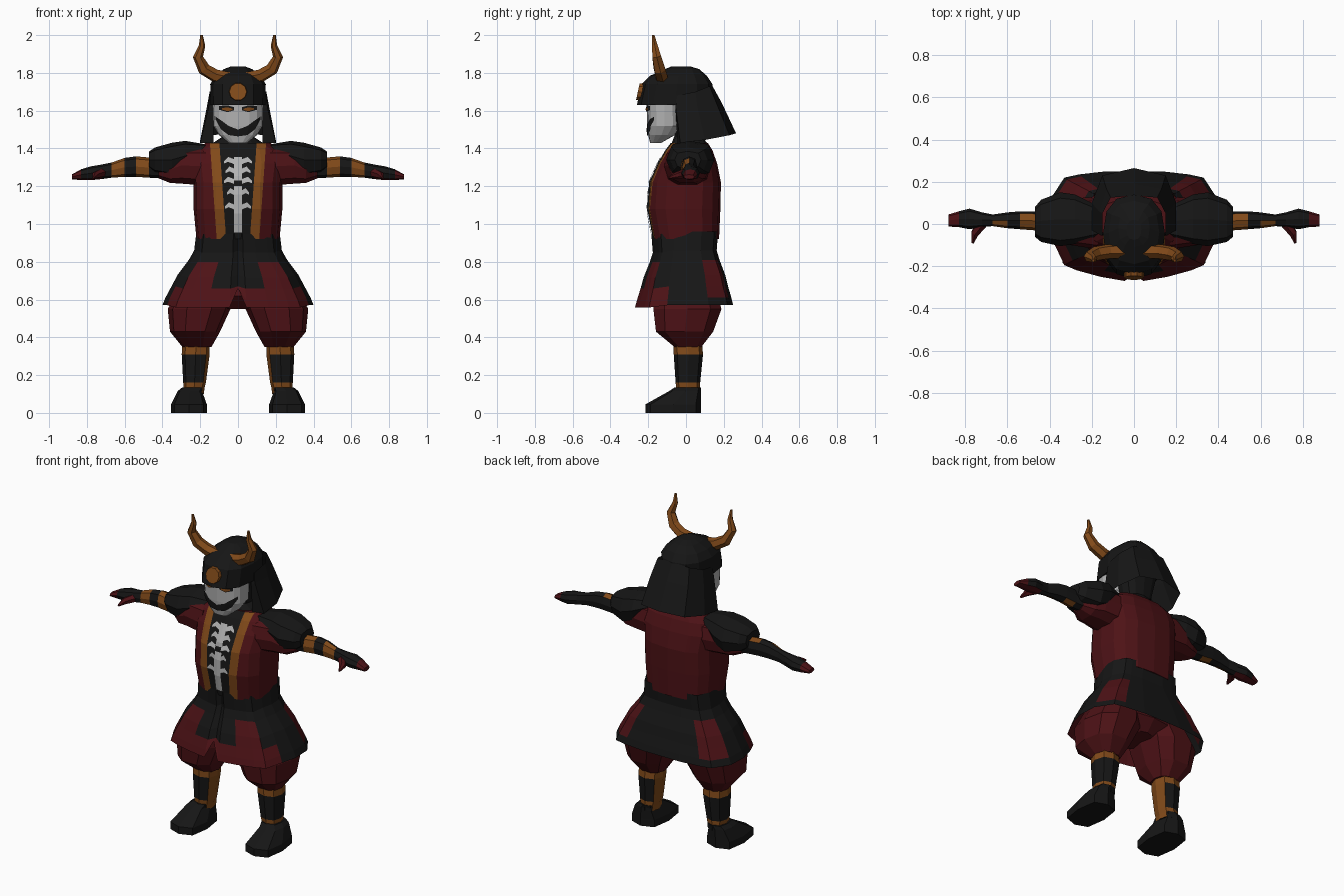
import bpy, bmesh, math
from mathutils import Vector
from mathutils.bvhtree import BVHTree

if "Cube" in bpy.data.objects:
    bpy.data.objects.remove(bpy.data.objects["Cube"])

COLOURS = {"black": (0.008, 0.008, 0.008), "dark red": (0.075, 0.006, 0.008),
           "bronze": (0.22, 0.068, 0.01), "bone": (0.45, 0.45, 0.45)}
MATS = []
for key, rgb in COLOURS.items():
    m = bpy.data.materials.new(key)
    m.diffuse_color = (*rgb, 1)
    m.use_nodes = True
    m.node_tree.nodes["Principled BSDF"].inputs["Base Color"].default_value = m.diffuse_color
    MATS.append(m)
BLACK, RED, BRONZE, BONE = range(4)


def finish(name, bm, col, mirror=False):
    """Turn a bmesh into an object; col is an index or a rule taking a face."""
    bmesh.ops.recalc_face_normals(bm, faces=bm.faces)
    for f in bm.faces:
        f.material_index = col(f) if callable(col) else col
    me = bpy.data.meshes.new(name)
    bm.to_mesh(me)
    bm.free()
    for m in MATS:
        me.materials.append(m)
    ob = bpy.data.objects.new(name, me)
    bpy.context.collection.objects.link(ob)
    if mirror:
        mod = ob.modifiers.new("mirror", 'MIRROR')
        mod.use_mirror_merge = False
    return ob


def skin(bm, rings, closed=True, caps=True):
    """Join rings of points with quads."""
    vs = [[bm.verts.new(p) for p in r] for r in rings]
    n = len(vs[0])
    for a, b in zip(vs, vs[1:]):
        for i in range(n if closed else n - 1):
            j = (i + 1) % n
            bm.faces.new((a[i], a[j], b[j], b[i]))
    if caps:
        bm.faces.new(vs[0])
        bm.faces.new(vs[-1])


def loft(name, rings, col, axis='z', n=12, e=0.8, mirror=False, cuts=()):
    """Rings are (position on axis, u0, u1, v0, v1)."""
    pts = []
    for t, u0, u1, v0, v1 in rings:
        ring = []
        for i in range(n):
            a = 2 * math.pi * i / n
            c, s = math.cos(a), math.sin(a)
            u = (u0 + u1) / 2 + (u1 - u0) / 2 * math.copysign(abs(c) ** e, c)
            v = (v0 + v1) / 2 + (v1 - v0) / 2 * math.copysign(abs(s) ** e, s)
            ring.append((u, v, t) if axis == 'z' else (t, u, v))
        pts.append(ring)
    bm = bmesh.new()
    skin(bm, pts)
    for co, no in cuts:
        bmesh.ops.bisect_plane(bm, geom=bm.verts[:] + bm.edges[:] + bm.faces[:],
                               plane_co=co, plane_no=no)
    return finish(name, bm, col, mirror)


def tube(name, path, radii, col, n=6):
    path = [Vector(p) for p in path]
    rings = []
    for i, p in enumerate(path):
        d = path[min(i + 1, len(path) - 1)] - path[max(i - 1, 0)]
        side = d.cross(Vector((0, 1, 0.3))).normalized()
        up = side.cross(d).normalized()
        rings.append([p + radii[i] * (side * math.cos(k * math.tau / n) + up * math.sin(k * math.tau / n))
                      for k in range(n)])
    bm = bmesh.new()
    skin(bm, rings)
    return finish(name, bm, col, True)


def decals(name, target, strips, col, lift=0.006):
    """Thin strips (x, z, half height) laid on the front of the target."""
    me = target.data
    tree = BVHTree.FromPolygons([v.co for v in me.vertices], [p.vertices[:] for p in me.polygons])
    bm = bmesh.new()
    for strip in strips:
        rows = []
        for (x0, z0, h0), (x1, z1, h1) in zip(strip, strip[1:]):
            for k in range(7):
                f = k / 6
                x, z, h = x0 + (x1 - x0) * f, z0 + (z1 - z0) * f, h0 + (h1 - h0) * f
                row = []
                for j in range(5):
                    zz = z + h * (j / 2 - 1)
                    hit = tree.ray_cast(Vector((x, -2, zz)), Vector((0, 1, 0)))[0]
                    row.append((x, (hit.y if hit else -0.15) - lift, zz))
                rows.append(row)
        skin(bm, rows, closed=False, caps=False)
    return finish(name, bm, col, True)


# Robe with open front and sloping lapels
def robe_rule(f):
    c = f.calc_center_median()
    d = abs(c.x) - 0.07 * (c.z - 0.95)
    if c.y > -0.03 or d > 0.115:
        return RED
    return BLACK if d < 0.065 else BRONZE


robe = loft("robe", [(0.92, -.22, .22, -.175, .175), (1.08, -.235, .235, -.205, .182),
                     (1.22, -.235, .235, -.195, .185), (1.32, -.25, .25, -.15, .165),
                     (1.39, -.23, .23, -.11, .14), (1.43, -.17, .17, -.08, .115)],
            robe_rule, n=16, e=0.72,
            cuts=[((s * x, 0, .95), (s, 0, -.07)) for s in (1, -1) for x in (.065, .115)])

# Painted breastbone and ribs
ribs = [[(0, 1.155, .2), (.022, 1.155, .2)]]
for z, w in ((1.33, .075), (1.28, .065), (1.225, .075), (1.165, .058), (1.09, .07)):
    ribs.append([(.02, z, .013), (w * .7, z + .012, .013), (w, z - .004, .006)])
decals("rib_paint", robe, ribs, BONE)

# Collar and neck
loft("collar", [(1.37, -.14, .14, -.1, .12), (1.43, -.13, .13, -.075, .11), (1.47, -.07, .07, -.06, .08)], BLACK)

# Sleeves, shoulder pads, arms and hands
loft("sleeve", [(.17, -.12, .13, 1.2, 1.41), (.3, -.1, .12, 1.21, 1.41), (.36, -.085, .1, 1.215, 1.36),
                (.42, -.04, .06, 1.24, 1.34)], RED, 'x', 10, .75, True)
loft("shoulder_pad", [(.16, -.06, .08, 1.38, 1.42), (.28, -.095, .14, 1.28, 1.44), (.35, -.105, .15, 1.25, 1.43),
                      (.44, -.085, .115, 1.27, 1.405), (.47, -.06, .08, 1.295, 1.385)], BLACK, 'x', 8, .7, True)


def arm_rule(f):
    c = f.calc_center_median()
    if c.x > .81 or (c.x > .7 and f.normal.z < -.5):
        return RED
    if c.x > .68:
        return BLACK
    if c.x < .46 or .54 < c.x < .6:
        return BLACK
    return BRONZE if f.normal.y < .4 else BLACK


loft("arm", [(.37, -.03, .065, 1.24, 1.34), (.47, -.03, .06, 1.245, 1.352), (.54, -.025, .06, 1.25, 1.358),
             (.6, -.02, .055, 1.25, 1.35), (.67, -.01, .045, 1.245, 1.325), (.72, -.015, .055, 1.238, 1.315),
             (.78, -.025, .073, 1.232, 1.305), (.83, -.015, .06, 1.232, 1.29), (.88, -.012, .045, 1.237, 1.262)],
     arm_rule, 'x', 8, .85, True)
tube("thumb", [(.72, 0, 1.27), (.755, -.045, 1.258), (.765, -.09, 1.245)], [.025, .02, .006], RED)

# Flared armour skirt, notched at the front
half = [(0, -.24), (.045, -.27), (.16, -.25), (.27, -.22), (.33, -.195), (.375, -.1), (.4, 0),
        (.395, .12), (.33, .22), (.26, .235), (.13, .25), (0, .25)]
outline = half + [(-x, y) for x, y in half[-2:0:-1]]
rows = []
for z, sx, sy in ((.96, .55, .68), (.86, .58, .65), (.81, .65, .71), (.73, .8, .83), (.67, .88, .89),
                  (.61, .96, .96), (.57, 1, 1)):
    rows.append([(x * sx, y * sy, max(z, .66) if i == 0 else z - (.012 if y < -.15 else 0))
                 for i, (x, y) in enumerate(outline)])


def skirt_rule(f):
    c = f.calc_center_median()
    x = abs(c.x) / (1 - .45 * max(0, (c.z - .57)) / .3)
    if c.z > .82:
        return BLACK
    if c.y < -.1:
        return RED if (x > .16 and x < .4 and c.y < -.14) or c.z < .67 else BLACK
    return RED if c.y > .12 and .24 < x < .41 and c.z > .6 else BLACK


bm = bmesh.new()
skin(bm, rows, caps=False)
finish("armour_skirt", bm, skirt_rule)

# Baggy trousers
loft("hips", [(.55, -.07, .07, -.1, .12), (.62, -.22, .22, -.17, .18), (.75, -.2, .2, -.15, .15)], RED)
loft("trouser_leg", [(.35, .14, .295, -.065, .085), (.43, .095, .36, -.165, .15), (.55, .04, .372, -.18, .195),
                     (.68, .02, .3, -.16, .16)], RED, n=10, mirror=True)


# Wrapped shins and boots
def shin_rule(f):
    c = f.calc_center_median()
    return BRONZE if c.z > .31 or .13 < c.z < .16 or (f.normal.x < -.4 and f.normal.y < .5) else BLACK


loft("shin", [(.1, .18, .285, -.05, .075), (.13, .178, .287, -.052, .075), (.16, .17, .29, -.055, .075),
              (.31, .15, .298, -.065, .09), (.37, .15, .295, -.065, .085)], shin_rule, n=8, mirror=True)
loft("boot", [(0, .165, .355, -.215, .08), (.045, .165, .355, -.215, .08), (.115, .19, .32, -.09, .08),
              (.135, .185, .295, -.06, .08)], BLACK, n=8, e=.6, mirror=True)

# Masked face with eyes and grin
loft("head", [(1.44, -.08, .08, -.06, .08), (1.65, -.13, .13, -.06, .1)], BLACK)
face = loft("face_mask", [(1.43, -.05, .05, -.19, -.13), (1.47, -.1, .1, -.2, -.06), (1.52, -.13, .13, -.205, -.02),
                          (1.65, -.135, .135, -.21, -.02)], BONE, n=16, e=.8)
decals("grin", face, [[(0, 1.482, .018), (.05, 1.495, .024), (.09, 1.525, .024), (.118, 1.56, .008)]], BLACK)
decals("eye_socket", face, [[(.02, 1.61, .008), (.055, 1.61, .018), (.1, 1.615, .01)]], BLACK, .004)
decals("eye", face, [[(.03, 1.607, .004), (.055, 1.607, .01), (.085, 1.61, .004)]], BRONZE, .008)

# Helmet dome, brow disc and horns
loft("helmet_dome", [(1.63, -.145, .145, -.26, .14), (1.74, -.147, .147, -.235, .14), (1.785, -.12, .12, -.19, .11),
                     (1.82, -.075, .075, -.11, .07), (1.835, -.035, .035, -.075, .02)], BLACK, e=.82)
bm = bmesh.new()
skin(bm, [[(r * math.cos(k * math.tau / 10), y + .2 * (.05 * math.sin(k * math.tau / 10)),
            1.7 + r * math.sin(k * math.tau / 10)) for k in range(10)]
          for y, r in ((-.22, .05), (-.255, .046))])
finish("brow_disc", bm, BRONZE)
tube("horn", [(.05, -.13, 1.77), (.12, -.13, 1.785), (.18, -.14, 1.82), (.212, -.155, 1.885), (.19, -.165, 1.945),
              (.193, -.173, 2.0)], [.036, .035, .034, .027, .017, .007], BRONZE)

# Flared neck guard hanging from the dome
guard = [[(.125, -.05, 1.68), (.148, -.05, 1.68), (.15, .05, 1.7), (.11, .125, 1.73), (0, .135, 1.74)],
         [(.13, -.055, 1.6), (.155, -.055, 1.62), (.165, .06, 1.62), (.13, .165, 1.63), (0, .19, 1.64)],
         [(.13, -.045, 1.43), (.2, -.03, 1.43), (.2, .1, 1.445), (.15, .23, 1.47), (0, .265, 1.48)]]
bm = bmesh.new()
skin(bm, guard, closed=False, caps=False)
finish("neck_guard", bm, BLACK, True)
